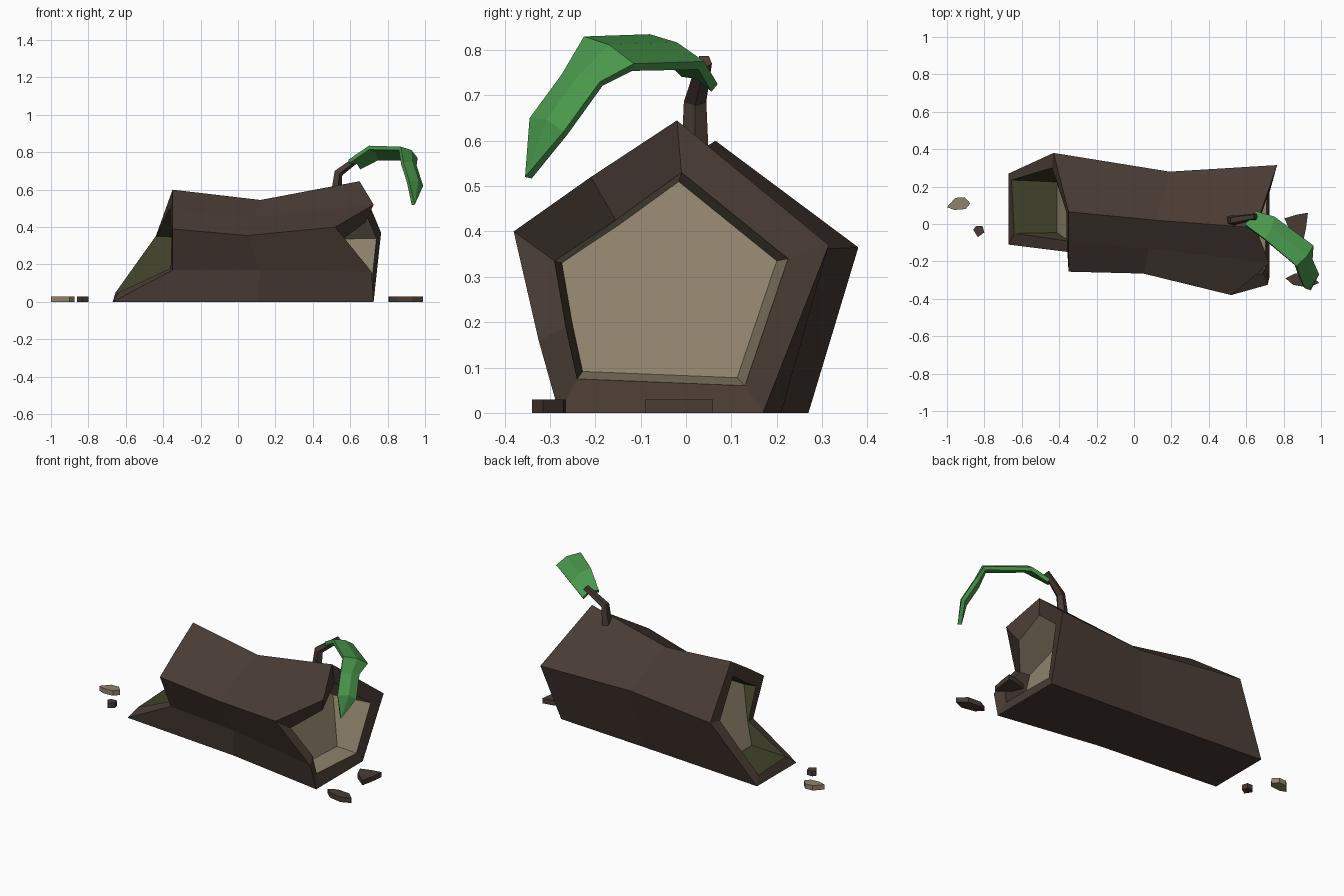
import bpy, bmesh, math
from mathutils import Vector

if "Cube" in bpy.data.objects:
    bpy.data.objects.remove(bpy.data.objects["Cube"])


def material(name, rgb):
    m = bpy.data.materials.new(name)
    m.diffuse_color = (*rgb, 1)
    m.use_nodes = True
    m.node_tree.nodes["Principled BSDF"].inputs["Base Color"].default_value = m.diffuse_color
    return m


BARK = material("bark_brown", (0.066, 0.044, 0.034))
WOOD = material("pale_wood", (0.275, 0.225, 0.15))
MOSS = material("dark_moss", (0.05, 0.052, 0.022))
LEAF = material("leaf_green", (0.065, 0.31, 0.07))


def finish(bm, name, mats):
    bmesh.ops.recalc_face_normals(bm, faces=bm.faces)
    me = bpy.data.meshes.new(name)
    bm.to_mesh(me)
    bm.free()
    for m in mats:
        me.materials.append(m)
    ob = bpy.data.objects.new(name, me)
    bpy.context.collection.objects.link(ob)
    return ob


def add_ring(bm, pts):
    return [bm.verts.new(p) for p in pts]


def bridge(bm, a, b):
    n = len(a)
    return [bm.faces.new((a[i], a[(i + 1) % n], b[(i + 1) % n], b[i])) for i in range(n)]


def cap_ring(pts, scale, x_of_z):
    c = sum((Vector(p) for p in pts), Vector()) / len(pts)
    out = []
    for p in pts:
        q = c + (Vector(p) - c) * scale
        q.x = x_of_z(q.z)
        out.append(q)
    return out


# Hollow log: rings run top, front shoulder, front, front lower,
# front base, back base, back
left_in = [(-0.36, 0.06, 0.51), (-0.36, -0.07, 0.42), (-0.355, -0.17, 0.36),
           (-0.36, -0.09, 0.18), (-0.64, -0.05, 0.05), (-0.655, 0.235, 0.05),
           (-0.44, 0.30, 0.35)]
left_out = [(-0.35, 0.065, 0.60), (-0.35, -0.10, 0.495), (-0.35, -0.255, 0.39),
            (-0.35, -0.15, 0.17), (-0.67, -0.11, 0), (-0.67, 0.27, 0),
            (-0.43, 0.38, 0.365)]
middle = [(0.12, 0.02, 0.545), (0.08, -0.13, 0.45), (0.05, -0.265, 0.355),
          (0.12, -0.21, 0.17), (0.10, -0.18, 0), (0.12, 0.21, 0),
          (0.19, 0.28, 0.36)]
right_out = [(0.65, -0.02, 0.645), (0.725, -0.21, 0.52), (0.52, -0.38, 0.40),
             (0.715, -0.325, 0.16), (0.725, -0.28, 0), (0.725, 0.17, 0),
             (0.765, 0.315, 0.37)]
right_in = [(0.66, -0.01, 0.53), (0.68, -0.155, 0.425), (0.56, -0.29, 0.335),
            (0.69, -0.265, 0.19), (0.70, -0.24, 0.075), (0.71, 0.13, 0.06),
            (0.74, 0.225, 0.34)]
# back of the right end is fuller towards the middle
bm = bmesh.new()
rings = [add_ring(bm, p) for p in (
    cap_ring(left_in, 0.95, lambda z: -0.44 + 0.45 * z), left_in, left_out, middle,
    right_out, right_in, cap_ring(right_in, 0.92, lambda z: 0.62 - 0.35 * z))]
bands = [bridge(bm, a, b) for a, b in zip(rings, rings[1:])]
for f in bands[0]:
    f.material_index = 2
for f in bands[-1]:
    f.material_index = 0 if f.calc_center_median().y < -0.22 else 1
for end in (rings[0], rings[-1]):
    bm.faces.new(end).material_index = 1
bmesh.ops.triangulate(bm, faces=[f for f in bm.faces if len(f.verts) > 4])
finish(bm, "hollow_log", [BARK, WOOD, MOSS])

# Bent twig growing from the log
bm = bmesh.new()
twig = [((0.52, 0.02, 0.56), 0.032, 0), ((0.535, 0.02, 0.69), 0.026, 30),
        ((0.65, 0.04, 0.775), 0.018, 55)]
prev = None
for centre, r, tilt in twig:
    t = math.radians(tilt)
    pts = []
    for k in range(5):
        a = math.tau * k / 5
        u, v = r * math.cos(a), r * math.sin(a)
        pts.append(Vector(centre) + Vector((u * math.cos(t), v, -u * math.sin(t))))
    ring = add_ring(bm, pts)
    if prev:
        bridge(bm, prev, ring)
    else:
        bm.faces.new(ring)
    prev = ring
bm.faces.new(prev)
finish(bm, "twig", [BARK])

# Drooping leaf: pairs of edge points with a slight midrib, notched near its tip
bm = bmesh.new()
pairs = [((0.59, 0.0, 0.76), (0.65, 0.07, 0.725)),
         ((0.70, -0.08, 0.835), (0.75, 0.04, 0.775)),
         ((0.87, -0.225, 0.83), (0.96, -0.115, 0.77)),
         ((0.885, -0.275, 0.745), (0.955, -0.19, 0.73)),
         ((0.915, -0.345, 0.65), (0.99, -0.27, 0.62))]
prev = None
for a, b in pairs:
    a, b = Vector(a), Vector(b)
    mid = (a + b) / 2 + Vector((0.012, 0.0, 0.012))
    row = add_ring(bm, (a, mid, b))
    if prev:
        for i in range(2):
            bm.faces.new((prev[i], prev[i + 1], row[i + 1], row[i]))
    prev = row
tip = bm.verts.new((0.945, -0.355, 0.52))
for i in range(2):
    bm.faces.new((prev[i], prev[i + 1], tip))
bmesh.ops.recalc_face_normals(bm, faces=bm.faces)
bm.faces.ensure_lookup_table()
top_up = bm.faces[2].normal.z > 0
leaf = finish(bm, "leaf", [LEAF])
mod = leaf.modifiers.new("thickness", "SOLIDIFY")
mod.thickness = 0.022
mod.offset = -1 if top_up else 1


# Bark and wood chips on the ground
def chip(name, outline, mat):
    bm = bmesh.new()
    low = add_ring(bm, [(x, y, 0) for x, y in outline])
    high = add_ring(bm, [(x, y, 0.03) for x, y in outline])
    bridge(bm, low, high)
    bm.faces.new(low)
    bm.faces.new(high)
    finish(bm, name, [mat])


chip("wood_chip", [(-1.0, 0.09), (-0.96, 0.075), (-0.90, 0.08), (-0.875, 0.11),
                   (-0.905, 0.142), (-0.955, 0.14)], WOOD)
chip("bark_chip_left", [(-0.86, -0.03), (-0.835, -0.07), (-0.80, -0.045),
                        (-0.81, -0.012), (-0.845, -0.012)], BARK)
chip("bark_chip_back", [(0.805, 0.03), (0.83, -0.03), (0.905, -0.09),
                        (0.92, -0.02), (0.93, 0.06), (0.87, 0.05)], BARK)
chip("bark_chip_front", [(0.81, -0.29), (0.85, -0.325), (0.93, -0.34),
                         (0.99, -0.315), (0.94, -0.27), (0.86, -0.265)], BARK)
